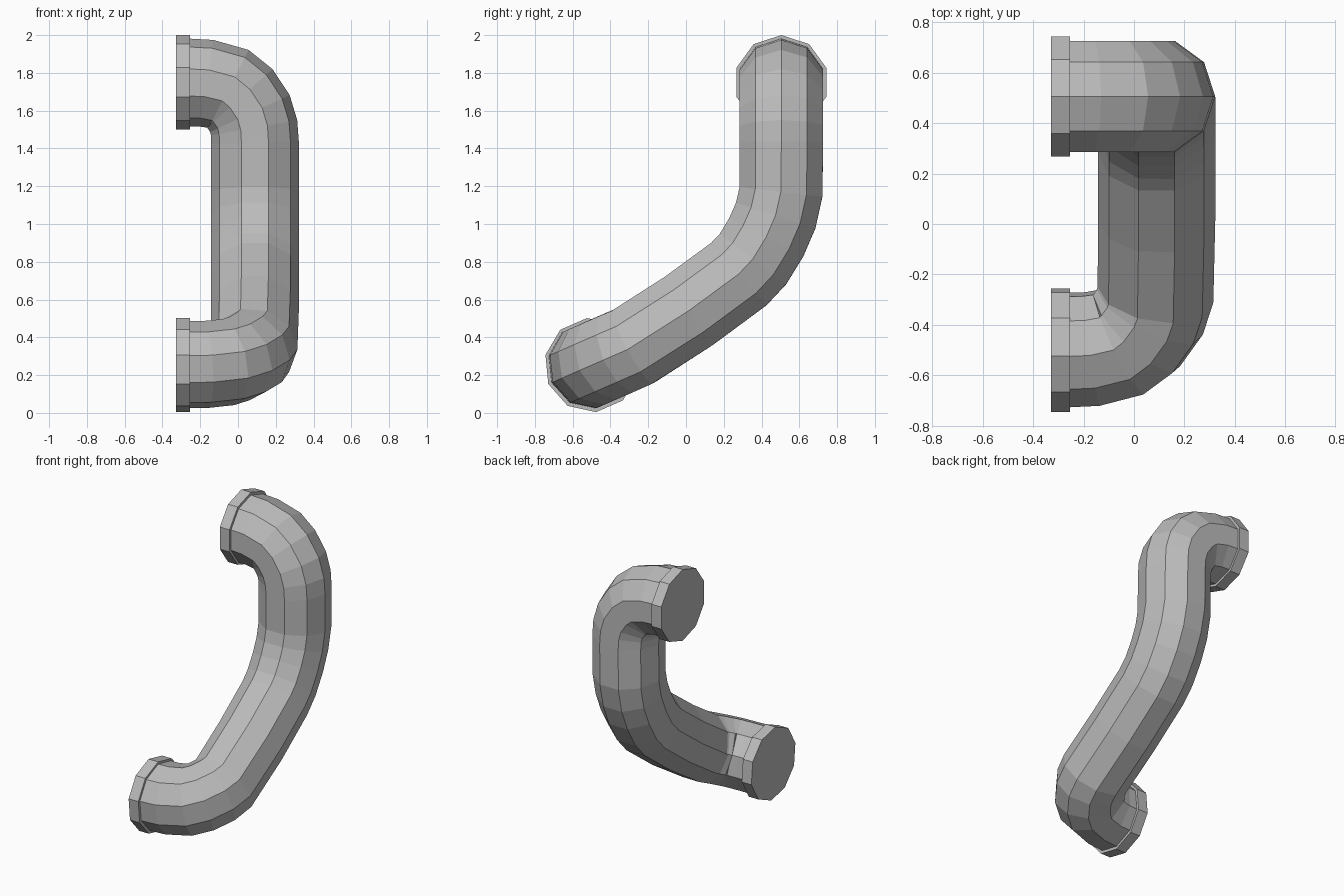
import bpy, bmesh, math
from mathutils import Vector

if "Cube" in bpy.data.objects:
    bpy.data.objects.remove(bpy.data.objects["Cube"])

SIDES = 10
grey = bpy.data.materials.new("pipe grey")
grey.diffuse_color = (0.5, 0.5, 0.5, 1)
grey.use_nodes = True
grey.node_tree.nodes["Principled BSDF"].inputs["Base Color"].default_value = grey.diffuse_color


def sweep(name, path, radius, up):
    """Sweep a regular polygon along a path with a minimal-twist frame."""
    bm = bmesh.new()
    pts = [Vector(p) for p in path]
    rings, normal = [], Vector(up)
    for i, p in enumerate(pts):
        if i == 0 or i == len(pts) - 1:
            t = Vector((1 if i == 0 else -1, 0, 0))
        else:
            t = ((p - pts[i - 1]).normalized() + (pts[i + 1] - p).normalized()).normalized()
        normal = (normal - t * normal.dot(t)).normalized()
        side = t.cross(normal)
        rings.append([bm.verts.new(p + radius * (math.cos(a) * normal + math.sin(a) * side))
                      for a in (2 * math.pi * k / SIDES for k in range(SIDES))])
    for a, b in zip(rings, rings[1:]):
        for k in range(SIDES):
            j = (k + 1) % SIDES
            bm.faces.new((a[k], a[j], b[j], b[k]))
    bm.faces.new(rings[0])
    bm.faces.new(rings[-1])
    return finish(name, bm)


def finish(name, bm):
    bmesh.ops.recalc_face_normals(bm, faces=bm.faces)
    mesh = bpy.data.meshes.new(name)
    bm.to_mesh(mesh)
    bm.free()
    mesh.materials.append(grey)
    ob = bpy.data.objects.new(name, mesh)
    bpy.context.collection.objects.link(ob)
    return ob


def flange(name, y, z, phase):
    """Ten-sided collar whose axis runs along x."""
    bm = bmesh.new()
    ring = [bm.verts.new((-0.328, y + 0.25 * math.cos(a), z + 0.25 * math.sin(a)))
            for a in (math.radians(phase + 360 * k / SIDES) for k in range(SIDES))]
    face = bm.faces.new(ring)
    out = bmesh.ops.extrude_face_region(bm, geom=[face], use_keep_orig=True)
    bmesh.ops.translate(bm, vec=(0.075, 0, 0),
                        verts=[v for v in out["geom"] if isinstance(v, bmesh.types.BMVert)])
    return finish(name, bm)


# Elbow profile: (x, distance away from the flange axis)
elbow = [(-0.27, 0), (-0.165, 0.005), (-0.05, 0.035), (0.01, 0.085),
         (0.063, 0.165), (0.085, 0.24)]
tilt = math.radians(23.5)
top = [(x, 0.505, 1.75 - d) for x, d in elbow] + [(0.09, 0.505, 1.43)]
# Slanted run in the middle: (y, z)
middle = [(0.09, y, z) for y, z in [(0.503, 1.17), (0.475, 1.045), (0.425, 0.93), (0.355, 0.815),
                                    (0.28, 0.735), (0.015, 0.54)]]
bottom = [(x, -0.5 + d * math.cos(tilt), 0.255 + d * math.sin(tilt)) for x, d in reversed(elbow)]

sweep("bent_pipe", top + middle + bottom, 0.232, (0, 0, 1))
flange("upper_flange", 0.505, 1.75, 90)
flange("lower_flange", -0.5, 0.253, 23.5)
